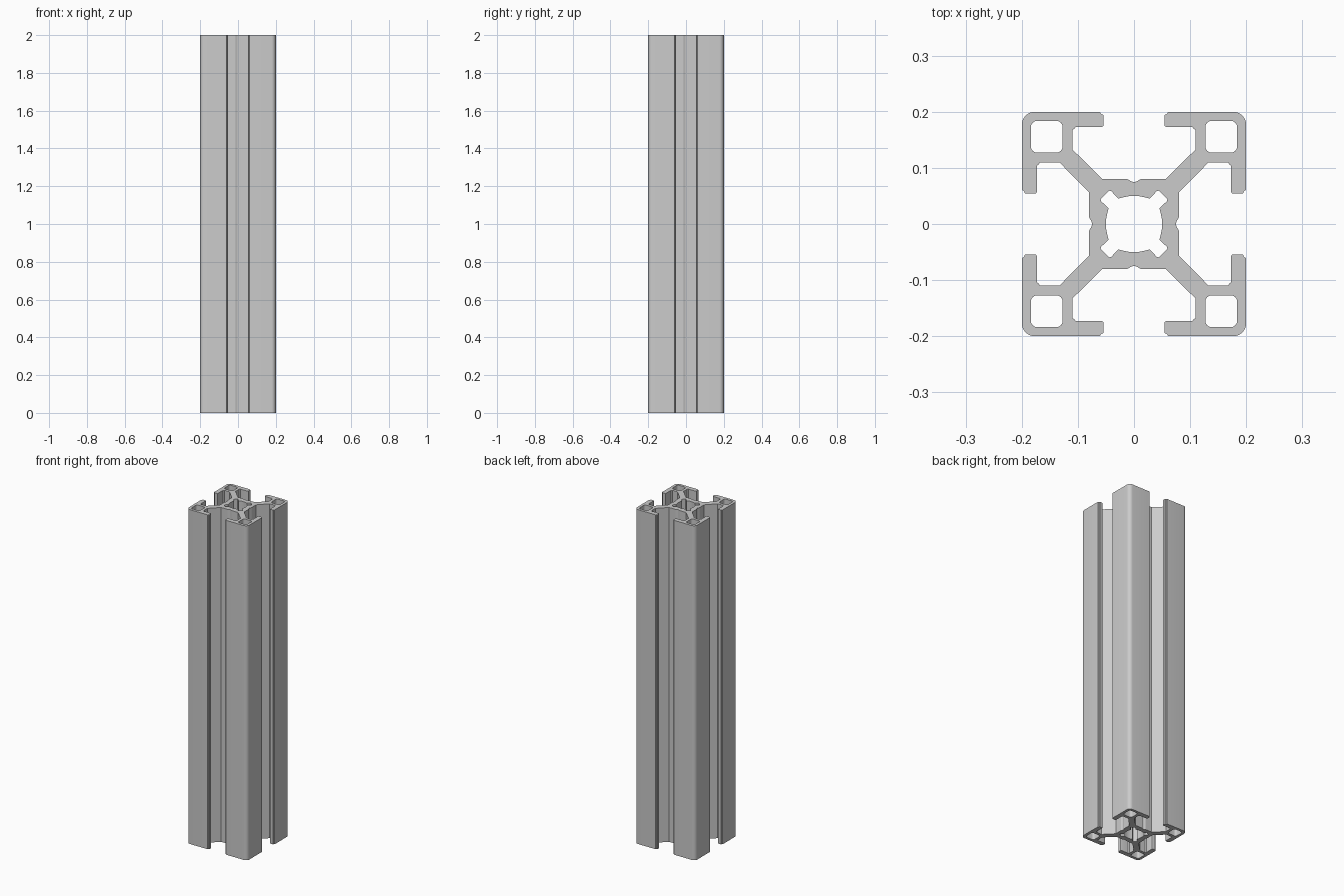
import bpy
import bmesh
from math import sin, cos, radians

cube = bpy.data.objects.get("Cube")
if cube:
    bpy.data.objects.remove(cube, do_unlink=True)

HEIGHT = 2.0


def arc(cx, cy, r, start, end, steps=6):
    angles = [radians(start + (end - start) * i / steps) for i in range(steps + 1)]
    return [(cx + r * cos(a), cy + r * sin(a)) for a in angles]


def mirrored(points):
    """The same points reflected across the diagonal, in reverse order."""
    return [(y, x) for x, y in reversed(points)]


def four_turns(quadrant):
    """Repeat a quadrant clockwise; its last point starts the next one."""
    loop, pts = [], quadrant[:-1]
    for _ in range(4):
        loop += pts
        pts = [(y, -x) for x, y in pts]
    return loop


def rounded_square(cx, cy, half, r):
    k = half - r
    loop = []
    for i, (sx, sy) in enumerate([(1, 1), (-1, 1), (-1, -1), (1, -1)]):
        loop += arc(cx + sx * k, cy + sy * k, r, 90 * i, 90 * i + 90, 4)
    return loop


# Outer section: slot floor, diagonal web, slot wall, lip
slot = [(0, .075), (.004, .0755), (.012, .08), (.056, .08), (.11, .133), (.11, .168)]
slot += [(.107, .169), (.104, .173)]
slot += arc(.058, .177, .004, 270, 180, 3)
slot += [(.054, .193), (.0555, .195), (.059, .196), (.061, .2)]
outline = four_turns(slot + arc(.177, .177, .023, 90, 0) + mirrored(slot))

# Centre bore: round sides with a pocket on each diagonal
bore_half = [(0, .05), (.010, .0495), (.020, .0475), (.028, .0453), (.0405, .0585), (.0445, .0595)]
bore = four_turns(bore_half + mirrored(bore_half))

loops = [outline, bore]
for sx in (-1, 1):
    for sy in (-1, 1):
        loops.append(rounded_square(sx * .1555, sy * .1555, .0285, .012))

# Walls from every loop, then capped ends
bm = bmesh.new()
ends = {0.0: [], HEIGHT: []}
for loop in loops:
    rings = []
    for z, edges in ends.items():
        ring = [bm.verts.new((x, y, z)) for x, y in loop]
        edges += [bm.edges.new((ring[i - 1], ring[i])) for i in range(len(ring))]
        rings.append(ring)
    low, high = rings
    for i in range(len(loop)):
        bm.faces.new((low[i - 1], low[i], high[i], high[i - 1]))
for z, edges in ends.items():
    bmesh.ops.triangle_fill(bm, use_beauty=True, edges=edges, normal=(0, 0, 1 if z else -1))
bmesh.ops.recalc_face_normals(bm, faces=bm.faces[:])

mesh = bpy.data.meshes.new("slotted_rail")
bm.to_mesh(mesh)
bm.free()
rail = bpy.data.objects.new("slotted_rail", mesh)
bpy.context.collection.objects.link(rail)

# Plain metal grey
grey = bpy.data.materials.new("aluminium_grey")
grey.use_nodes = True
colour = (.6, .6, .6, 1)
grey.diffuse_color = colour
grey.node_tree.nodes["Principled BSDF"].inputs["Base Color"].default_value = colour
mesh.materials.append(grey)

bpy.ops.object.select_all(action='DESELECT')
rail.select_set(True)
bpy.context.view_layer.objects.active = rail
bpy.ops.object.shade_smooth_by_angle(angle=radians(25))
